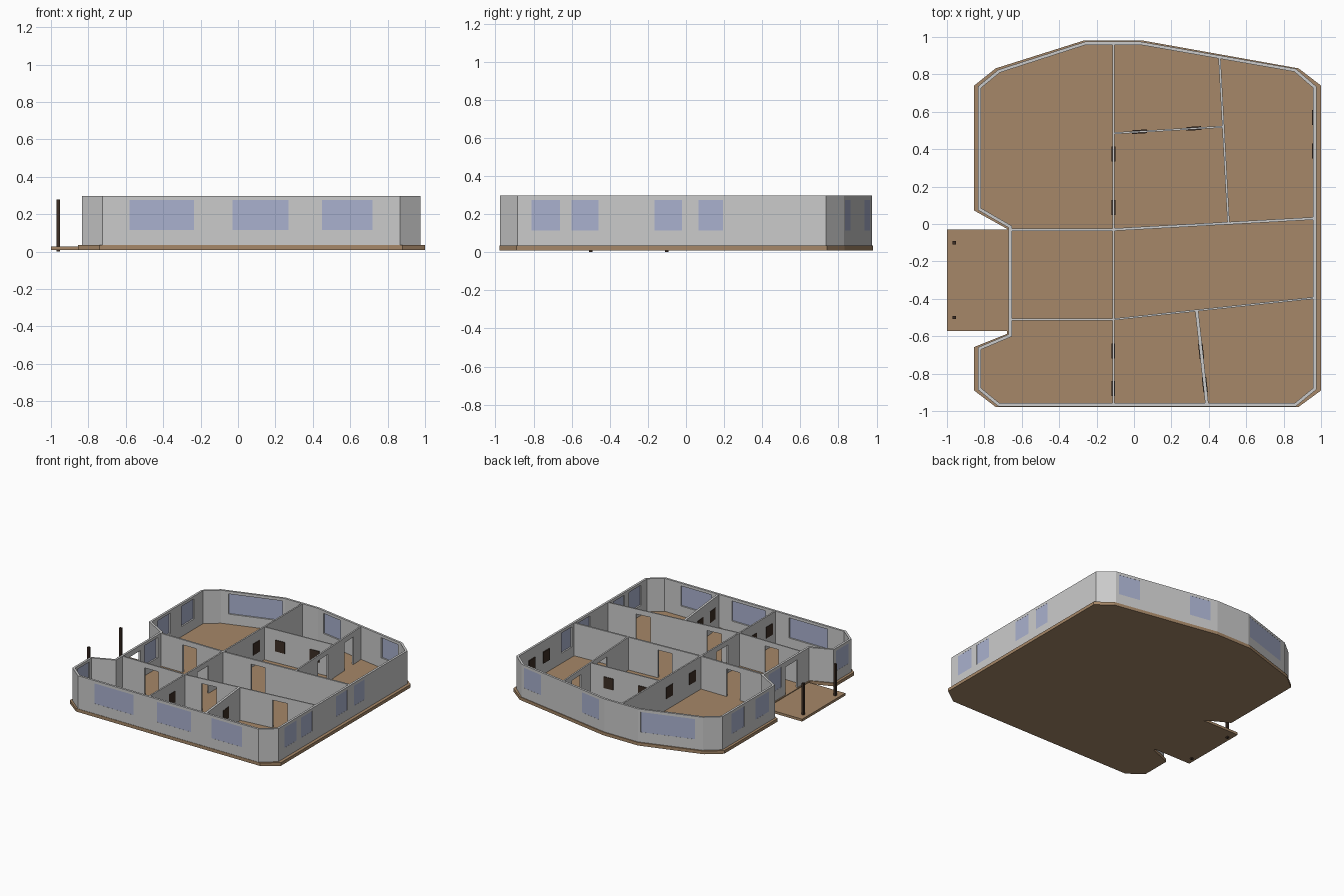
import bpy, bmesh
from mathutils import Vector

if "Cube" in bpy.data.objects:
    bpy.data.objects.remove(bpy.data.objects["Cube"])


def material(name, rgb):
    m = bpy.data.materials.new(name)
    m.diffuse_color = (*rgb, 1)
    m.use_nodes = True
    m.node_tree.nodes["Principled BSDF"].inputs["Base Color"].default_value = m.diffuse_color
    return m


WALL = material("wall grey", (0.60, 0.60, 0.60))
FLOOR = material("wood floor", (0.38, 0.245, 0.138))
GLASS = material("window glass", (0.40, 0.44, 0.62))
DARK = material("dark wood", (0.045, 0.027, 0.018))
Z0, ZT, DOOR = 0.035, 0.297, 0.255


def prism(bm, plan, z0, z1):
    """Extrude a plan polygon between two heights."""
    lo = [bm.verts.new((p[0], p[1], z0)) for p in plan]
    hi = [bm.verts.new((p[0], p[1], z1)) for p in plan]
    n = len(plan)
    bm.faces.new(lo[::-1])
    bm.faces.new(hi)
    for i in range(n):
        bm.faces.new((lo[i], lo[(i + 1) % n], hi[(i + 1) % n], hi[i]))


def finish(bm, name, mat):
    bmesh.ops.recalc_face_normals(bm, faces=bm.faces)
    me = bpy.data.meshes.new(name)
    bm.to_mesh(me)
    bm.free()
    me.materials.append(mat)
    bpy.context.collection.objects.link(bpy.data.objects.new(name, me))


def solid(name, plan, z0, z1, mat):
    bm = bmesh.new()
    prism(bm, plan, z0, z1)
    finish(bm, name, mat)


def wall(name, a, b, c, d, holes=(), top=ZT):
    """Wall with outer edge a-b and inner edge d-c; holes are (v0, v1, kind)
    measured along the wall's longer axis."""
    k = 0 if abs(b.x - a.x) > abs(b.y - a.y) else 1
    spans = []
    for v0, v1, kind in holes:
        t = sorted((v - a[k]) / (b[k] - a[k]) for v in (v0, v1))
        spans.append((t[0], t[1], kind))

    def part(t0, t1, u0=0, u1=1):
        return [a.lerp(b, t0).lerp(d.lerp(c, t0), u0), a.lerp(b, t1).lerp(d.lerp(c, t1), u0),
                a.lerp(b, t1).lerp(d.lerp(c, t1), u1), a.lerp(b, t0).lerp(d.lerp(c, t0), u1)]

    bm, t = bmesh.new(), 0
    for i, (t0, t1, kind) in enumerate(sorted(spans)):
        prism(bm, part(t, t0), Z0, top)
        if kind == "window":
            prism(bm, part(t0, t1), Z0, 0.115)
            prism(bm, part(t0, t1), 0.275, top)
            solid(f"{name}_glass_{i}", part(t0, t1, 0.05, 0.3), 0.115, 0.275, GLASS)
        else:
            prism(bm, part(t0, t1), DOOR, top)
        t = t1
    prism(bm, part(t, 1), Z0, top)
    finish(bm, name, WALL)


def inner_wall(name, p, q, th, doors=()):
    p, q = Vector(p), Vector(q)
    s = (q - p).normalized().orthogonal() * th / 2
    wall(name, p + s, q + s, q - s, p - s, [(*d, "door") for d in doors], 0.295)


def picture(name, p, q, v, depth):
    """Dark framed plate centred at v along the wall p-q, showing on both sides."""
    p, q = Vector(p), Vector(q)
    k = 0 if abs(q.x - p.x) > abs(q.y - p.y) else 1
    c = p.lerp(q, (v - p[k]) / (q[k] - p[k]))
    e = (q - p).normalized()
    s, e = e.orthogonal() * depth / 2, e * 0.04
    solid(name, [c - e - s, c + e - s, c + e + s, c - e + s], 0.125, 0.215, DARK)


# Floor slab and porch
solid("floor_slab", [(1, -0.89), (1, 0.74), (0.88, 0.832), (0.04, 0.982), (-0.265, 0.982),
                     (-0.74, 0.832), (-0.855, 0.74), (-0.855, 0.072), (-0.68, -0.025),
                     (-0.68, -0.588), (-0.855, -0.658), (-0.855, -0.89), (-0.74, -0.978),
                     (0.88, -0.978)], 0.01, Z0, FLOOR)
solid("porch", [(-1, -0.572), (-0.67, -0.572), (-0.67, -0.03), (-1, -0.03)], 0.01, 0.029, FLOOR)
for i, y in enumerate((-0.10, -0.50)):
    x, r = -0.962, 0.009
    solid(f"porch_post_{i}", [(x - r, y - r), (x + r, y - r), (x + r, y + r), (x - r, y + r)],
          0, 0.28, DARK)

# Outer wall ring with mitred corners; openings keyed by segment
ring = [Vector(p) for p in (
    (0.975, -0.885), (0.975, 0.735), (0.865, 0.83), (0.035, 0.975), (-0.26, 0.975),
    (-0.725, 0.825), (-0.835, 0.735), (-0.835, 0.075), (-0.67, -0.02), (-0.67, -0.59),
    (-0.835, -0.66), (-0.835, -0.885), (-0.725, -0.975), (0.865, -0.975))]
W = "window"
openings = {
    0: [(-0.81, -0.66, W), (-0.60, -0.46, W), (-0.165, -0.02, W), (0.065, 0.195, W)],
    2: [(0.84, 0.67, W), (0.26, 0.09, W)],
    4: [(-0.28, -0.67, W)],
    6: [(0.62, 0.46, W), (0.32, 0.15, W)],
    8: [(-0.08, -0.24, W), (-0.29, -0.44, "door")],
    10: [(-0.69, -0.85, W)],
    12: [(-0.58, -0.235, W), (-0.03, 0.27, W), (0.45, 0.72, W)],
}
n, inner = len(ring), []
for i, p in enumerate(ring):
    e0, e1 = (p - ring[i - 1]).normalized(), (ring[(i + 1) % n] - p).normalized()
    n0, n1 = Vector((-e0.y, e0.x)), Vector((-e1.y, e1.x))
    inner.append(p + (n0 + n1) * 0.017 / (1 + n0.dot(n1)))
for i in range(n):
    j = (i + 1) % n
    wall(f"outer_wall_{i}", ring[i], ring[j], inner[j], inner[i], openings.get(i, ()))

# Inner partitions with doorways
A = ((-0.11, -0.965), (-0.11, 0.965))
D = ((0.335, -0.46), (0.39, -0.965))
F = ((-0.11, 0.485), (0.475, 0.52))
inner_wall("long_partition", *A, 0.012, [(-0.36, -0.22)])
inner_wall("hall_wall_back_left", (-0.66, -0.03), (-0.11, -0.03), 0.014, [(-0.46, -0.34)])
inner_wall("hall_wall_back_right", (-0.11, -0.03), (0.965, 0.03), 0.014, [(0.13, 0.25)])
inner_wall("hall_wall_front_left", (-0.66, -0.51), (-0.11, -0.51), 0.010, [(-0.46, -0.34)])
inner_wall("hall_wall_front_right", (-0.11, -0.51), (0.965, -0.395), 0.010,
           [(0.03, 0.15), (0.61, 0.73)])
inner_wall("front_room_partition", *D, 0.018)
inner_wall("back_room_partition", (0.457, 0.89), (0.505, 0.01), 0.012,
           [(0.30, 0.43), (0.66, 0.78)])
inner_wall("back_cross_partition", *F, 0.010)

# Framed pictures
for i, (line, v, depth) in enumerate((
        (A, 0.375, 0.022), (A, 0.088, 0.022), (A, -0.68, 0.018), (A, -0.88, 0.018),
        (D, -0.68, 0.024), (D, -0.86, 0.024), (F, 0.03, 0.020), (F, 0.32, 0.020),
        (((0.955, 0), (0.955, 0.7)), 0.57, 0.009), (((0.955, 0), (0.955, 0.7)), 0.39, 0.009))):
    picture(f"picture_{i}", *line, v, depth)
